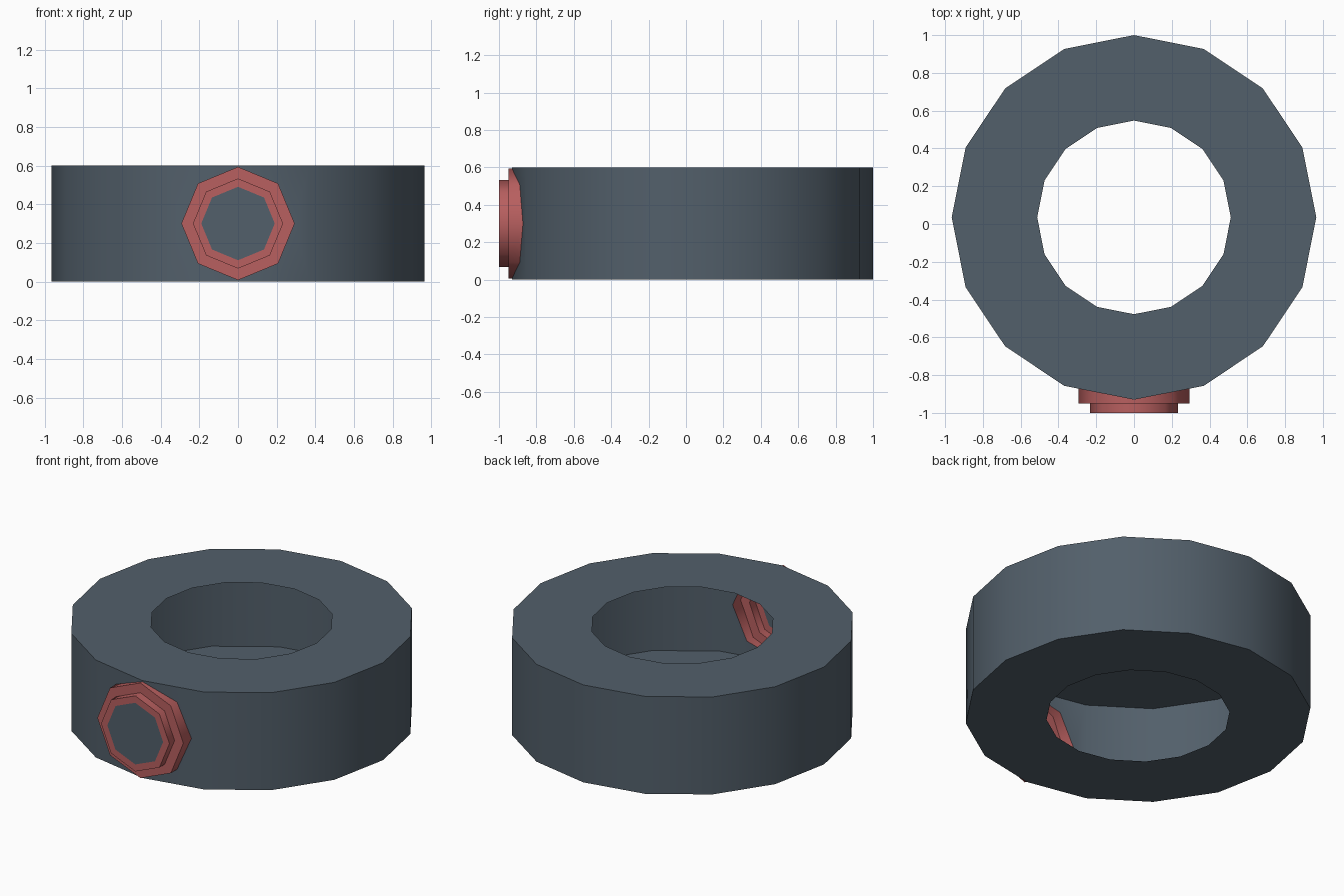
import bpy, bmesh, math

if "Cube" in bpy.data.objects:
    bpy.data.objects.remove(bpy.data.objects["Cube"])

CY, R_OUT, R_IN, H = 0.035, 0.965, 0.5125, 0.6
PORT_R, PORT_Z = 0.293, 0.3


def material(name, rgb):
    m = bpy.data.materials.new(name)
    m.diffuse_color = (*rgb, 1)
    m.use_nodes = True
    m.node_tree.nodes["Principled BSDF"].inputs["Base Color"].default_value = m.diffuse_color
    return m


slate = material("slate_grey", (0.085, 0.115, 0.145))
red = material("dull_red", (0.48, 0.115, 0.115))


def finish(bm, name, mats, angle):
    bmesh.ops.remove_doubles(bm, verts=bm.verts, dist=1e-4)
    me = bpy.data.meshes.new(name)
    bm.to_mesh(me)
    bm.free()
    ob = bpy.data.objects.new(name, me)
    bpy.context.collection.objects.link(ob)
    for m in mats:
        me.materials.append(m)
    bpy.ops.object.select_all(action='DESELECT')
    ob.select_set(True)
    bpy.context.view_layer.objects.active = ob
    bpy.ops.object.shade_smooth_by_angle(angle=math.radians(angle))
    return ob


def face(bm, pts, mat=0):
    f = bm.faces.new([bm.verts.new(p) for p in pts])
    f.material_index = mat
    return f


def ring_pt(i, r, z):
    a = -math.pi / 2 + i * math.tau / 16
    return (r * math.cos(a), CY + r * math.sin(a), z)


def wall_y(x):
    # y of the two front wall panels, which meet at x = 0
    return CY - R_OUT + abs(x) * math.tan(math.pi / 16)


def octagon(r):
    # x, z points, starting at the top and running over +x to the bottom
    return [(r * math.sin(k * math.pi / 4), PORT_Z + r * math.cos(k * math.pi / 4))
            for k in range(8)]


# hollow ring: outer wall with flat top and bottom, open towards the middle
bm = bmesh.new()
for i in range(16):
    a, b = i, i + 1
    face(bm, [ring_pt(a, R_OUT, H), ring_pt(b, R_OUT, H), ring_pt(b, R_IN, H), ring_pt(a, R_IN, H)])
    face(bm, [ring_pt(a, R_IN, 0), ring_pt(b, R_IN, 0), ring_pt(b, R_OUT, 0), ring_pt(a, R_OUT, 0)])
    if i not in (0, 15):
        face(bm, [ring_pt(a, R_OUT, 0), ring_pt(b, R_OUT, 0), ring_pt(b, R_OUT, H), ring_pt(a, R_OUT, H)])

# two front wall panels, each notched by half of the port opening
half = octagon(PORT_R)[:5]
for s in (1, -1):
    pts = [ring_pt(0, R_OUT, 0), ring_pt(s, R_OUT, 0), ring_pt(s, R_OUT, H), ring_pt(0, R_OUT, H)]
    pts += [(s * x, wall_y(x), z) for x, z in half]
    face(bm, pts if s == 1 else pts[::-1])
finish(bm, "hollow_ring", [slate], 30)

# stepped port: flange, lip and closed window
bm = bmesh.new()
loops = [[(x, wall_y(x), z) for x, z in octagon(PORT_R)]]
for r, y in ((PORT_R, -0.95), (0.233, -0.95), (0.233, -1.0), (0.19, -1.0)):
    loops.append([(x, y, z) for x, z in octagon(r)])
for p, q in zip(loops, loops[1:]):
    for k in range(8):
        n = (k + 1) % 8
        face(bm, [p[k], q[k], q[n], p[n]])
face(bm, loops[-1][::-1], 1)
bmesh.ops.remove_doubles(bm, verts=bm.verts, dist=1e-4)
bmesh.ops.recalc_face_normals(bm, faces=bm.faces)
window = next(f for f in bm.faces if len(f.verts) == 8)
if window.normal.y > 0:
    bmesh.ops.reverse_faces(bm, faces=bm.faces)
finish(bm, "front_port", [red, slate], 50)
